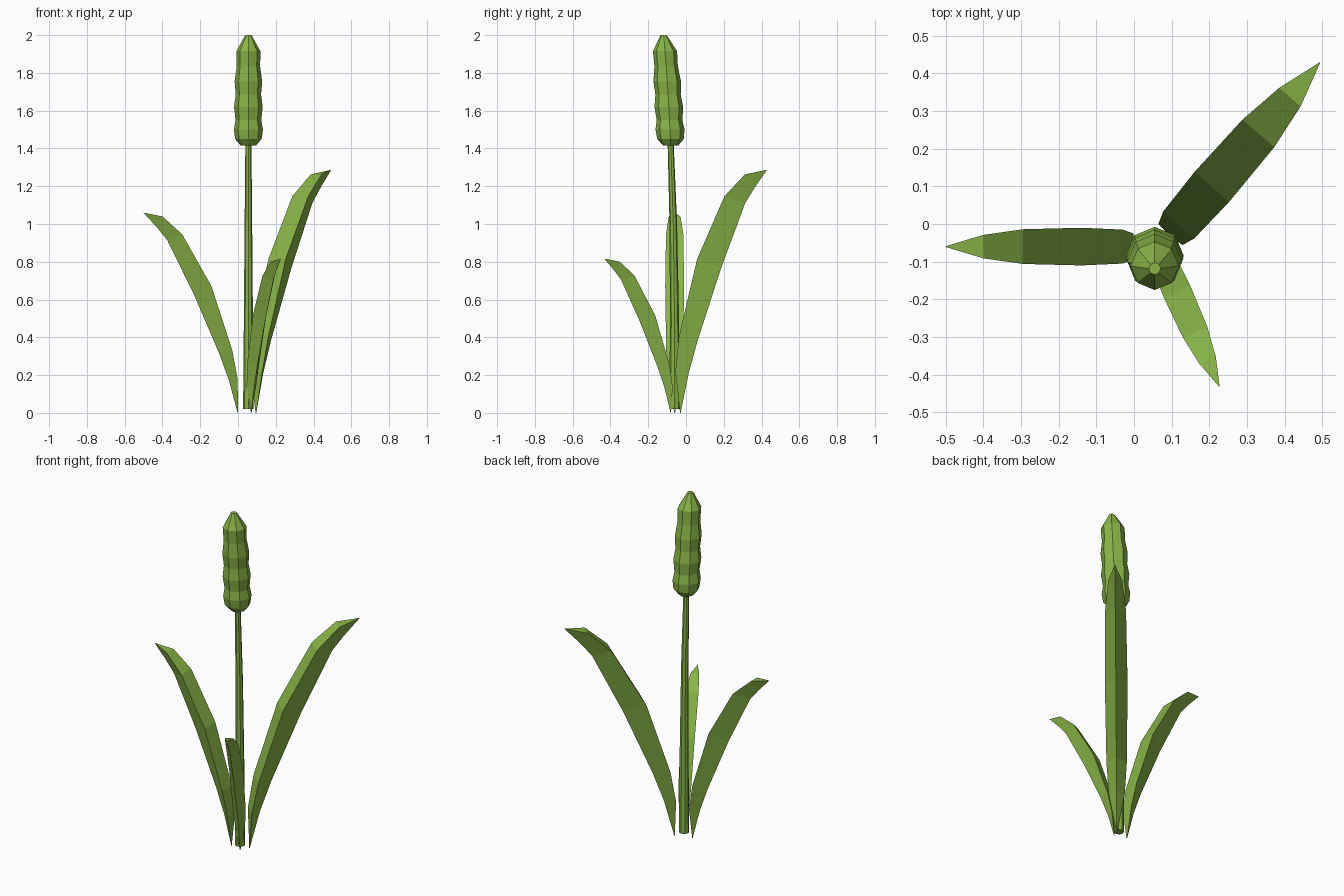
import bpy, bmesh, math
from mathutils import Vector

if "Cube" in bpy.data.objects:
    bpy.data.objects.remove(bpy.data.objects["Cube"])

green = bpy.data.materials.new("leaf green")
green.diffuse_color = (0.25, 0.46, 0.064, 1)
green.use_nodes = True
green.node_tree.nodes["Principled BSDF"].inputs["Base Color"].default_value = green.diffuse_color


def loft(name, rings):
    """Skin a list of equal-length closed rings and cap both ends."""
    bm = bmesh.new()
    loops = [[bm.verts.new(p) for p in ring] for ring in rings]
    n = len(loops[0])
    for a, b in zip(loops, loops[1:]):
        for i in range(n):
            j = (i + 1) % n
            bm.faces.new((a[i], a[j], b[j], b[i]))
    bm.faces.new(loops[0][::-1])
    bm.faces.new(loops[-1])
    bmesh.ops.remove_doubles(bm, verts=bm.verts, dist=0.0005)
    bmesh.ops.recalc_face_normals(bm, faces=bm.faces)
    mesh = bpy.data.meshes.new(name)
    bm.to_mesh(mesh)
    bm.free()
    mesh.materials.append(green)
    obj = bpy.data.objects.new(name, mesh)
    bpy.context.collection.objects.link(obj)


def round_ring(z, r, n=8):
    """Ring around the gently bending stalk axis."""
    y = -0.06 - 0.0073 * z ** 3
    return [(0.055 + r * math.cos(math.tau * i / n),
             y + r * math.sin(math.tau * i / n), z) for i in range(n)]


# Stalk
loft("stalk", [round_ring(z, r) for z, r in
               [(0.02, 0.028), (0.5, 0.024), (1.0, 0.02), (1.43, 0.016)]])

# Rippled seed head
HEAD = [(1.415, 0.04), (1.45, 0.07), (1.50, 0.077), (1.55, 0.068), (1.62, 0.076),
        (1.685, 0.067), (1.755, 0.073), (1.835, 0.062), (1.915, 0.064), (2.0, 0.016)]
loft("seed_head", [round_ring(z, r) for z, r in HEAD])

# Leaves: flat upper side with a keel underneath
# (outward, height, half width, keel outward, keel height)
LEAF = [(0.0, 0.0, 0.002, 0.002, 0.0),
        (0.002, 0.18, 0.035, 0.048, 0.172),
        (0.03, 0.33, 0.045, 0.10, 0.315),
        (0.14, 0.67, 0.05, 0.235, 0.63),
        (0.295, 0.945, 0.046, 0.375, 0.915),
        (0.40, 1.04, 0.031, 0.432, 0.985),
        (0.50, 1.06, 0.001, 0.50, 1.059)]


def leaf(name, root, angle, scale):
    out = Vector((math.cos(angle), math.sin(angle), 0))
    side = Vector((-out.y, out.x, 0))
    up = Vector((0, 0, 1))
    base = Vector((root[0], root[1], 0))
    rings = []
    for d, z, w, kd, kz in LEAF:
        mid = out * d + up * z
        rings.append([base + scale * p for p in
                      (mid + side * w, mid - side * w, out * kd + up * kz)])
    loft(name, rings)


leaf("left_leaf", (0.0, -0.06), math.pi, 1.0)
leaf("back_right_leaf", (0.095, -0.03), math.radians(49), 1.214)
leaf("front_leaf", (0.07, -0.08), math.radians(-66), 0.77)
